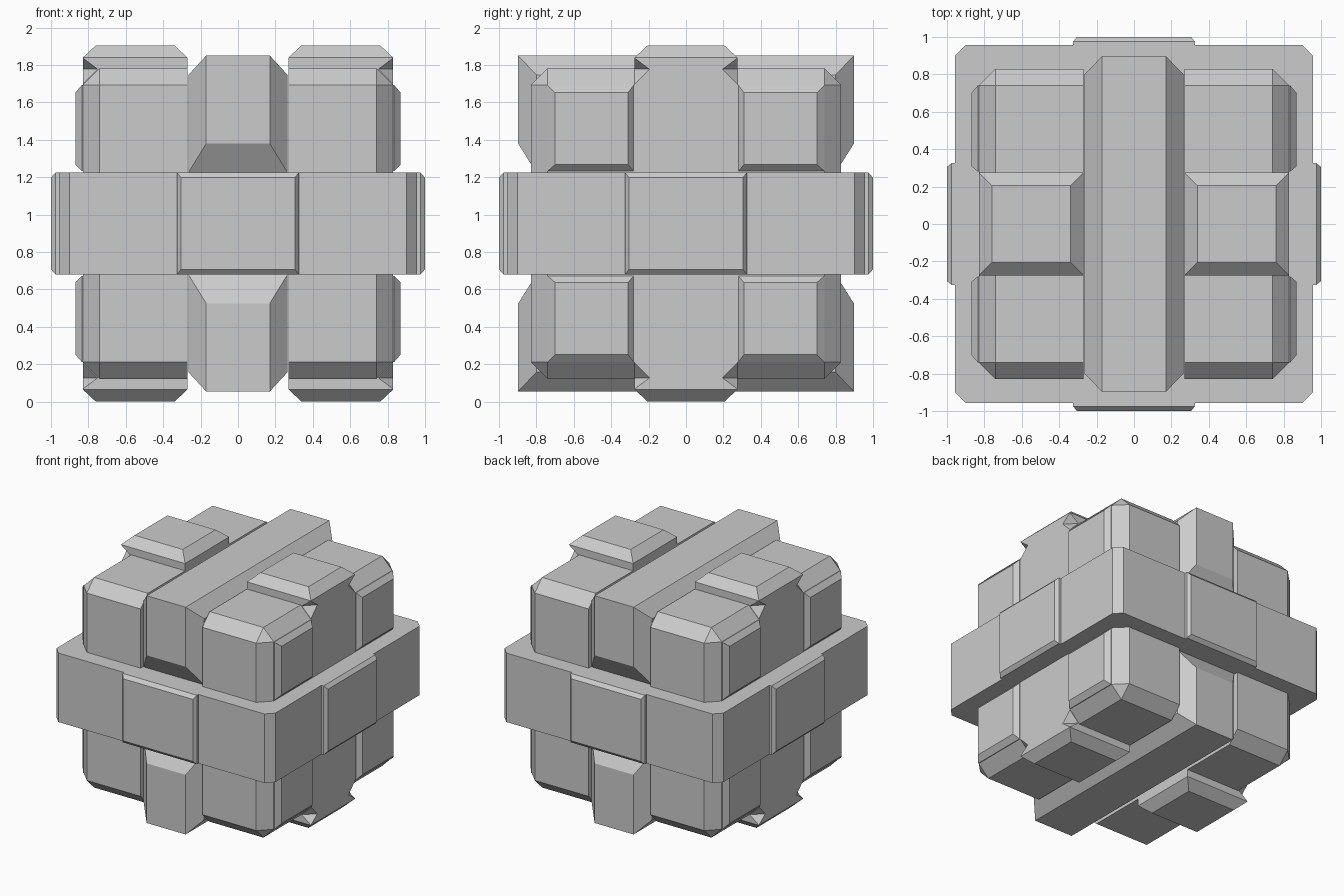
import bpy
import bmesh
from itertools import product

if "Cube" in bpy.data.objects:
    bpy.data.objects.remove(bpy.data.objects["Cube"])

MID = 0.9525   # height of the centre
BELT = 0.2725  # half height of the belt

grey = bpy.data.materials.new("plain grey")
grey.use_nodes = True
grey.diffuse_color = (0.6, 0.6, 0.6, 1)
grey.node_tree.nodes["Principled BSDF"].inputs["Base Color"].default_value = grey.diffuse_color


def corners(x, y, z):
    """Eight corners of a box given as three ranges."""
    return list(product(x, y, z))


def sym(a):
    return (-a, a)


def solid(name, points, mirror=(False, False, False), mirrored=True):
    """Convex solid around the points, repeated by mirroring about the centre."""
    bm = bmesh.new()
    for p in points:
        bm.verts.new(p)
    bmesh.ops.convex_hull(bm, input=bm.verts)
    bmesh.ops.dissolve_limit(bm, angle_limit=0.01, verts=bm.verts, edges=bm.edges)
    bmesh.ops.recalc_face_normals(bm, faces=bm.faces)
    mesh = bpy.data.meshes.new(name)
    bm.to_mesh(mesh)
    bm.free()
    mesh.materials.append(grey)
    obj = bpy.data.objects.new(name, mesh)
    obj.location.z = MID
    bpy.context.collection.objects.link(obj)
    if mirrored and any(mirror):
        add_mirror(obj, mirror)
    return obj


def add_mirror(obj, axes):
    mod = obj.modifiers.new("mirror", "MIRROR")
    mod.use_axis = axes
    mod.use_mirror_merge = False


# Square belt with chamfered vertical corners
out, cut = 0.957, 0.9
solid("belt", corners(sym(out), sym(cut), sym(BELT)) + corners(sym(cut), sym(out), sym(BELT)))

# Raised plates in the middle of each belt side
solid("side_plate", corners((0.9, 0.975), sym(0.325), sym(BELT))
      + corners((1.0,), sym(0.305), sym(0.245)), (True, False, False))
solid("front_back_plate", corners(sym(0.325), (0.9, 0.975), sym(BELT))
      + corners(sym(0.305), (1.0,), sym(0.245)), (False, True, False))

# Eight corner blocks with chamfered outer edges
inner, flat, face = 0.27, 0.74, 0.83
block = (corners((inner, face), (inner, flat), (inner, flat))
         + corners((inner, flat), (inner, face), (inner, flat))
         + corners((inner, flat), (inner, flat), (inner, face)))
solid("corner_block", block, (True, True, True))

# Raised pads on the outer sides of the blocks
solid("corner_pad", corners((0.8, 0.835), (0.28, flat), (0.28, flat))
      + corners((0.87,), (0.31, 0.70), (0.315, 0.70)), (True, True, True))

# Tapered bars running front to back over the top and bottom
solid("centre_bar", corners(sym(0.17), sym(0.8975), (0.427, 0.8975))
      + corners(sym(0.265), sym(0.80), (BELT, 0.795)), (False, False, True))

# Stepped bands over the top and bottom of each side
band = solid("side_band", corners((inner, face), sym(0.275), (0.25, 0.887))
             + corners((0.34, 0.76), sym(0.205), (MID,)))

# Small corner notches where the bands pass the blocks
cx, cy, cz, r = 0.83, 0.275, 0.825, 0.08
notch = solid("notch_cutter",
              [(cx - r, cy, cz), (cx + r, cy, cz), (cx, cy - r, cz), (cx, cy + r, cz),
               (cx, cy, cz - r), (cx, cy, cz + 0.06)], (False, True, False))
notch.hide_render = True
notch.hide_set(True)
carve = band.modifiers.new("notches", "BOOLEAN")
carve.operation = "DIFFERENCE"
carve.object = notch
carve.solver = "EXACT"
add_mirror(band, (True, False, True))
